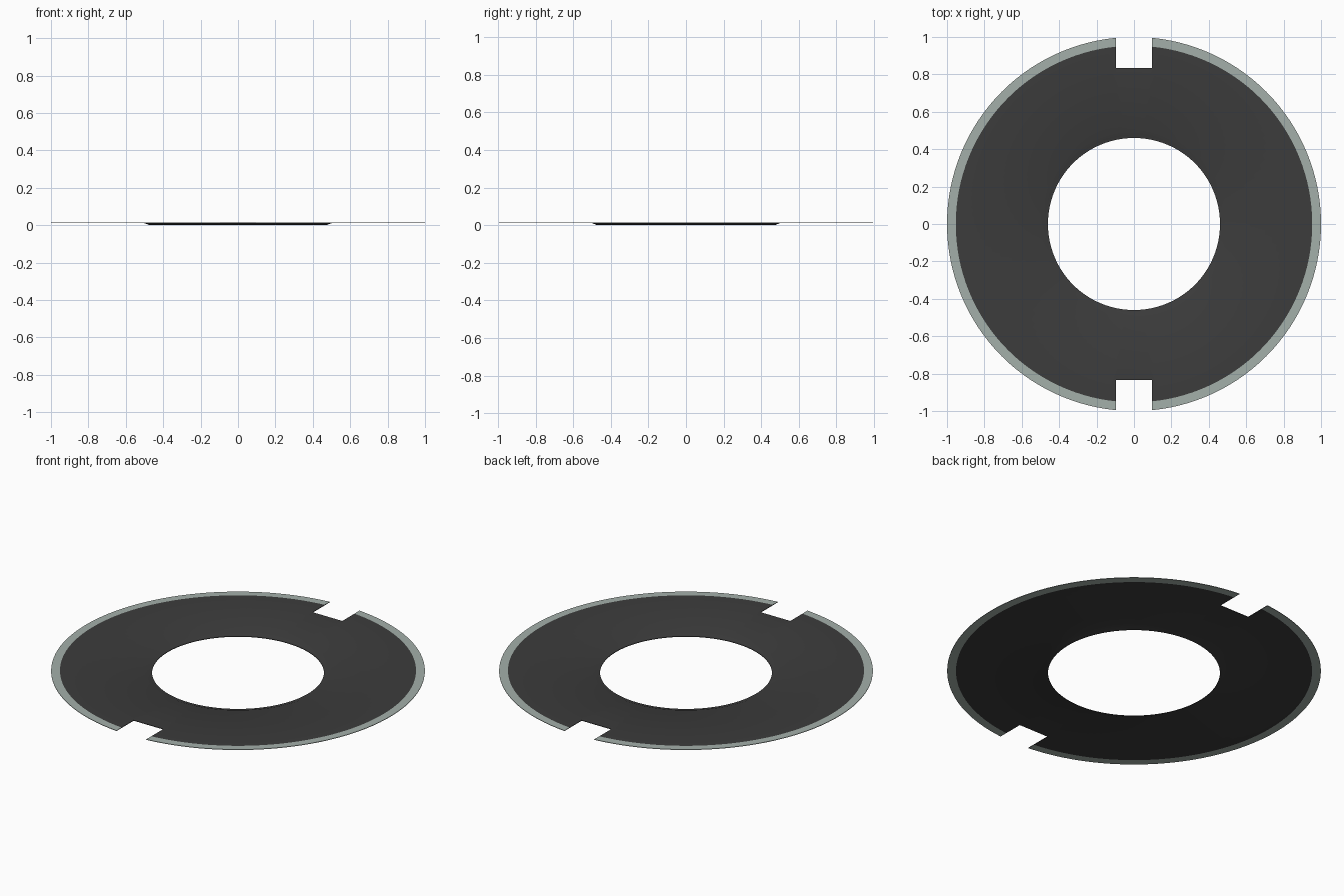
import bpy, bmesh, math

if "Cube" in bpy.data.objects:
    bpy.data.objects.remove(bpy.data.objects["Cube"])


def material(name, rgb):
    m = bpy.data.materials.new(name)
    m.diffuse_color = (*rgb, 1)
    m.use_nodes = True
    m.node_tree.nodes["Principled BSDF"].inputs["Base Color"].default_value = m.diffuse_color
    return m


dark = material("dark_grey", (0.045, 0.045, 0.045))
pale = material("pale_grey_green", (0.37, 0.43, 0.40))

SEGMENTS = 128
RIM = 0.953

# Closed cross-section (radius, z): thin washer whose inner lip dips down
PROFILE = [(0.46, 0.0), (0.475, 0.0015), (0.50, 0.011), (RIM, 0.012), (1.0, 0.012),
           (1.0, 0.015), (RIM, 0.015), (0.50, 0.014), (0.475, 0.005), (0.46, 0.003)]

# Ring disc
bm = bmesh.new()
rings = []
for i in range(SEGMENTS):
    a = 2 * math.pi * i / SEGMENTS
    rings.append([bm.verts.new((r * math.cos(a), r * math.sin(a), z)) for r, z in PROFILE])
n = len(PROFILE)
for i in range(SEGMENTS):
    a, b = rings[i], rings[(i + 1) % SEGMENTS]
    for j in range(n):
        k = (j + 1) % n
        bm.faces.new((a[j], b[j], b[k], a[k]))
bmesh.ops.recalc_face_normals(bm, faces=bm.faces)
mesh = bpy.data.meshes.new("ring_disc")
bm.to_mesh(mesh)
bm.free()
disc = bpy.data.objects.new("ring_disc", mesh)
bpy.context.collection.objects.link(disc)
mesh.materials.append(dark)
mesh.materials.append(pale)

# Two square notches, front and back
for s in (-1, 1):
    bpy.ops.mesh.primitive_cube_add(size=1, location=(0, s * 1.035, 0))
    cutter = bpy.context.object
    cutter.name = "notch_cutter"
    cutter.scale = (0.194, 0.4, 0.2)
    cutter.hide_render = True
    bpy.context.view_layer.update()
    mod = disc.modifiers.new("notch", 'BOOLEAN')
    mod.operation = 'DIFFERENCE'
    mod.solver = 'EXACT'
    mod.object = cutter
    bpy.context.view_layer.objects.active = disc
    bpy.ops.object.modifier_apply(modifier=mod.name)
    bpy.data.objects.remove(cutter)

# Pale outer border, dark everywhere else
for p in disc.data.polygons:
    p.material_index = 1 if math.hypot(p.center.x, p.center.y) > RIM else 0

bpy.ops.object.select_all(action='DESELECT')
disc.select_set(True)
bpy.context.view_layer.objects.active = disc
bpy.ops.object.shade_smooth_by_angle(angle=math.radians(30))
